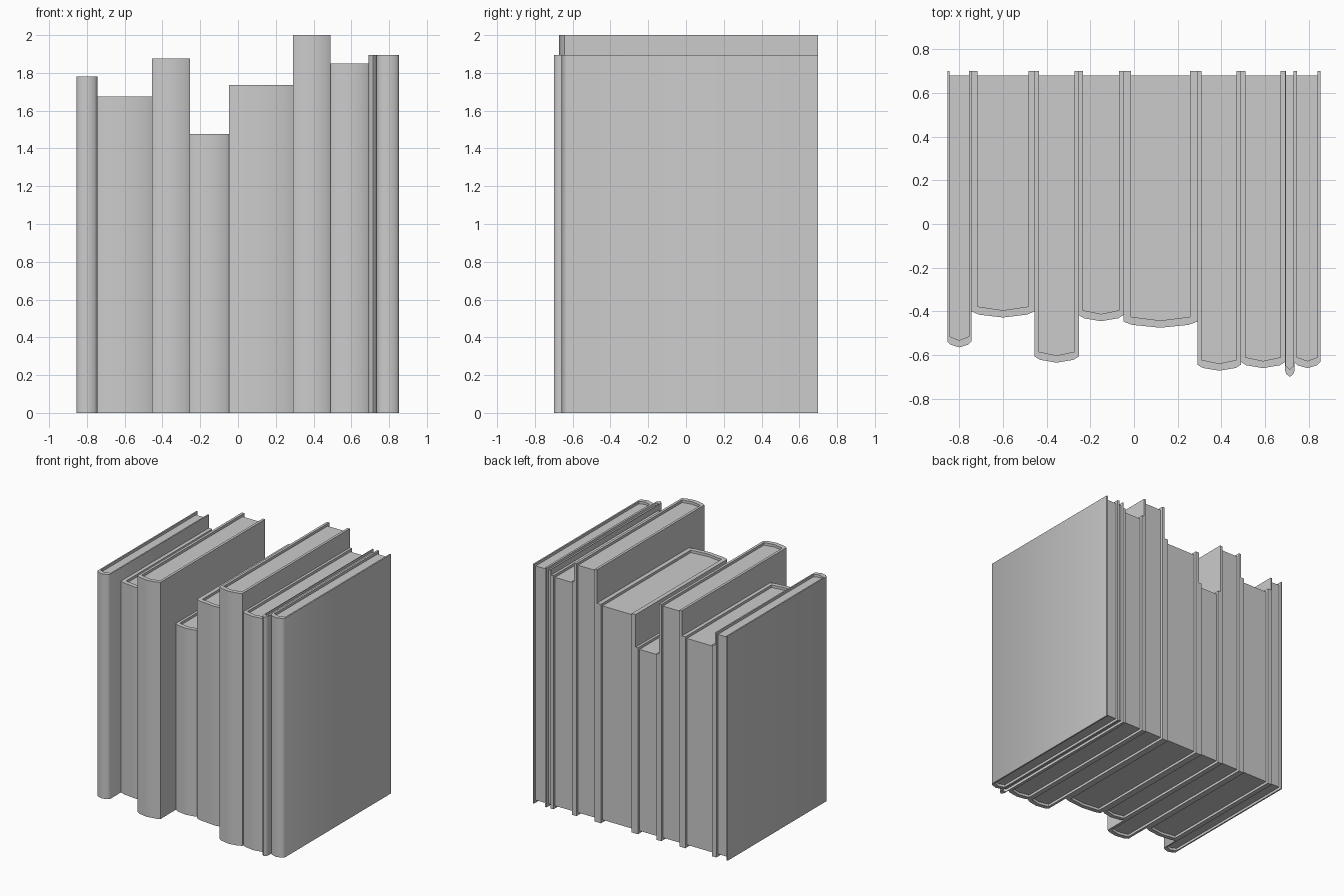
import bpy, bmesh, math

cube = bpy.data.objects.get("Cube")
if cube:
    bpy.data.objects.remove(cube, do_unlink=True)

# One plain grey for everything
grey = bpy.data.materials.new("plain grey")
grey.use_nodes = True
COLOUR = (0.6, 0.6, 0.6, 1)
grey.diffuse_color = COLOUR
grey.node_tree.nodes["Principled BSDF"].inputs["Base Color"].default_value = COLOUR

BACK = 0.70      # rear edge of all covers
RECESS = 0.02    # how far the pages sit inside the covers


def prism(name, outline, z0, z1):
    """Extrude a closed plan outline between two heights."""
    bm = bmesh.new()
    face = bm.faces.new([bm.verts.new((x, y, z0)) for x, y in outline])
    out = bmesh.ops.extrude_face_region(bm, geom=[face])
    top = [v for v in out["geom"] if isinstance(v, bmesh.types.BMVert)]
    bmesh.ops.translate(bm, verts=top, vec=(0, 0, z1 - z0))
    bmesh.ops.recalc_face_normals(bm, faces=bm.faces)
    mesh = bpy.data.meshes.new(name)
    bm.to_mesh(mesh)
    bm.free()
    mesh.materials.append(grey)
    ob = bpy.data.objects.new(name, mesh)
    bpy.context.collection.objects.link(ob)
    bpy.ops.object.select_all(action='DESELECT')
    ob.select_set(True)
    bpy.context.view_layer.objects.active = ob
    bpy.ops.object.shade_smooth_by_angle(angle=math.radians(50))
    return ob


def book(number, x0, x1, front, height):
    w = x1 - x0
    t = 0.1 * w
    # Hollow of the cover, with a slightly bowed spine
    inner = [(x0 + t, front + 0.05), (x0 + w / 2, front + 0.033), (x1 - t, front + 0.05)]
    outer = [(x1, BACK), (x1, front + 0.028), (x1 - 1.2 * t, front + 0.013),
             (x0 + w / 2, front),
             (x0 + 1.2 * t, front + 0.013), (x0, front + 0.028), (x0, BACK)]
    cover = outer + [(x0 + t, BACK)] + inner + [(x1 - t, BACK)]
    prism(f"book_{number}_cover", cover, 0, height)
    # Page block
    pages = inner + [(x1 - t, BACK - RECESS), (x0 + t, BACK - RECESS)]
    prism(f"book_{number}_pages", pages, RECESS, height - RECESS)


# Right edge, spine front and height of each book, along the row
row = [(-0.745, -0.565, 1.78), (-0.455, -0.428, 1.675), (-0.253, -0.635, 1.875),
       (-0.048, -0.445, 1.477), (0.29, -0.475, 1.735), (0.49, -0.672, 2.0),
       (0.692, -0.66, 1.85), (0.735, -0.70, 1.895), (0.853, -0.66, 1.895)]
left = -0.855
for i, (right, front, height) in enumerate(row, 1):
    book(i, left, right, front, height)
    left = right
